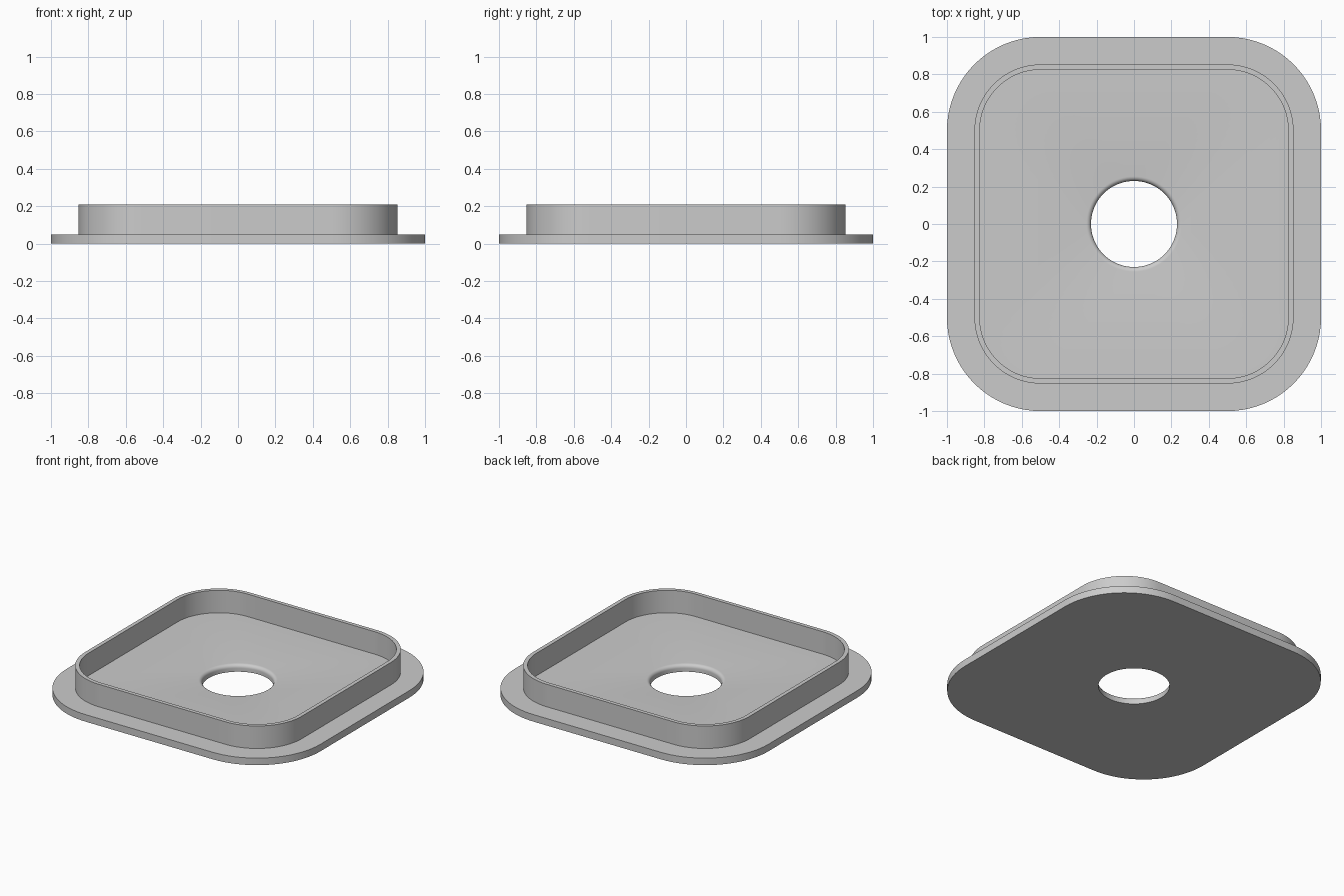
import bpy
import bmesh
from math import cos, sin, pi, radians

if "Cube" in bpy.data.objects:
    bpy.data.objects.remove(bpy.data.objects["Cube"], do_unlink=True)

STEPS = 20        # segments per quarter turn
CORNER = 0.5      # shared centre of all rounded corners
PLATE_TOP = 0.05
WALL_TOP = 0.21
HOLE = 0.23
LIP = 0.025


def ring(bm, centre, radius, z):
    """Rounded square loop; a centre of 0 gives a circle."""
    verts = []
    for quarter in range(4):
        start = quarter * pi / 2
        sx = 1 if quarter in (0, 3) else -1
        sy = 1 if quarter < 2 else -1
        for i in range(STEPS + 1):
            a = start + i * pi / 2 / STEPS
            verts.append(bm.verts.new((sx * centre + radius * cos(a),
                                       sy * centre + radius * sin(a), z)))
    return verts


# Section from the underside, around the rim and wall, to the hole
section = [
    (0, HOLE, 0),
    (CORNER, 0.5, 0),
    (CORNER, 0.5, PLATE_TOP),
    (CORNER, 0.353, PLATE_TOP),
    (CORNER, 0.353, WALL_TOP),
    (CORNER, 0.325, WALL_TOP),
    (CORNER, 0.325, PLATE_TOP),
]
# Rounded upper lip of the hole
for k in range(7):
    a = k * pi / 12
    section.append((0, HOLE + LIP * (1 - sin(a)), PLATE_TOP - LIP * (1 - cos(a))))

# Skin the section into one closed body
bm = bmesh.new()
rings = [ring(bm, *s) for s in section]
for lower, upper in zip(rings, rings[1:] + rings[:1]):
    n = len(lower)
    for i in range(n):
        j = (i + 1) % n
        bm.faces.new((lower[i], lower[j], upper[j], upper[i]))
bmesh.ops.remove_doubles(bm, verts=bm.verts[:], dist=1e-5)
bmesh.ops.recalc_face_normals(bm, faces=bm.faces[:])
mesh = bpy.data.meshes.new("flanged_cover")
bm.to_mesh(mesh)
bm.free()

cover = bpy.data.objects.new("flanged_cover", mesh)
bpy.context.collection.objects.link(cover)

# Plain grey material
grey = bpy.data.materials.new("plain grey")
grey.use_nodes = True
colour = (0.6, 0.6, 0.6, 1)
grey.diffuse_color = colour
grey.node_tree.nodes["Principled BSDF"].inputs["Base Color"].default_value = colour
mesh.materials.append(grey)

# Smooth curves, sharp edges
bpy.ops.object.select_all(action='DESELECT')
cover.select_set(True)
bpy.context.view_layer.objects.active = cover
bpy.ops.object.shade_smooth_by_angle(angle=radians(30))
